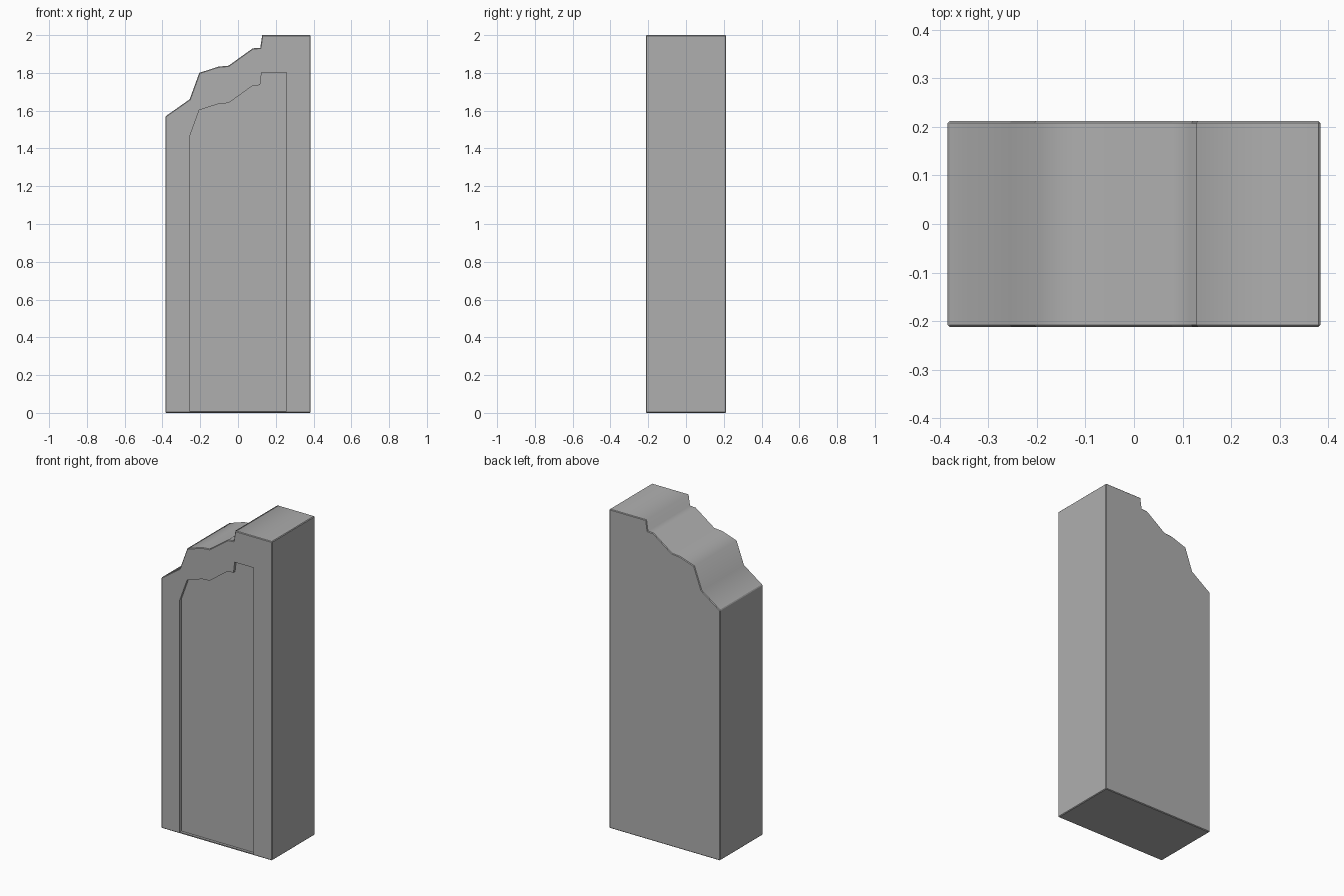
import bpy, bmesh

if "Cube" in bpy.data.objects:
    bpy.data.objects.remove(bpy.data.objects["Cube"])

HALF_DEPTH = 0.212
RECESS = 0.016

# Dark grey stone
stone = bpy.data.materials.new("stone")
stone.diffuse_color = (0.43, 0.43, 0.43, 1)
stone.use_nodes = True
stone.node_tree.nodes["Principled BSDF"].inputs["Base Color"].default_value = stone.diffuse_color


def prism(name, profile, y0, y1, bevel=0.0):
    """Extrude an x-z outline from y0 to y1, optionally chamfering outer edges."""
    bm = bmesh.new()
    face = bm.faces.new([bm.verts.new((x, y0, z)) for x, z in profile])
    ext = bmesh.ops.extrude_face_region(bm, geom=[face], use_keep_orig=True)
    for v in ext["geom"]:
        if isinstance(v, bmesh.types.BMVert):
            v.co.y = y1
    bmesh.ops.recalc_face_normals(bm, faces=bm.faces[:])
    if bevel:
        # chamfer the rims and the outer corners, not the folds of the top
        def outer(e):
            a, b = (v.co for v in e.verts)
            return abs(a.y - b.y) < 0.01 or abs(a.x) > 0.3
        bmesh.ops.bevel(bm, geom=[e for e in bm.edges if outer(e)],
                        offset=bevel, segments=1, affect='EDGES',
                        clamp_overlap=True)
        # the whole broken top is shaded softly, everything else stays flat
        for f in bm.faces:
            c = f.calc_center_median()
            f.smooth = abs(f.normal.y) < 0.01 and c.z > 1.5 and abs(c.x) < 0.36
    me = bpy.data.meshes.new(name)
    bm.to_mesh(me)
    bm.free()
    me.materials.append(stone)
    ob = bpy.data.objects.new(name, me)
    bpy.context.collection.objects.link(ob)
    return ob


# Stone slab with a broken, stepped top
slab = prism("broken_slab", [
    (-0.384, 0), (0.384, 0), (0.384, 2.0), (0.128, 2.0), (0.118, 1.933),
    (0.078, 1.93), (-0.05, 1.838), (-0.105, 1.833), (-0.205, 1.80),
    (-0.256, 1.66), (-0.384, 1.57)], -HALF_DEPTH, HALF_DEPTH, 0.004)

# Cutter for the shallow front panel, echoing the broken outline
cutter = prism("panel_cutter", [
    (-0.256, 0.009), (0.256, 0.009), (0.256, 1.803), (0.125, 1.803),
    (0.117, 1.735), (0.078, 1.733), (-0.05, 1.64), (-0.1, 1.637),
    (-0.205, 1.603), (-0.256, 1.463)], -HALF_DEPTH - 0.1, -HALF_DEPTH + RECESS)
cutter.hide_render = True
cutter.hide_set(True)

# Recessed panel
mod = slab.modifiers.new("panel_recess", 'BOOLEAN')
mod.operation = 'DIFFERENCE'
mod.solver = 'EXACT'
mod.object = cutter
